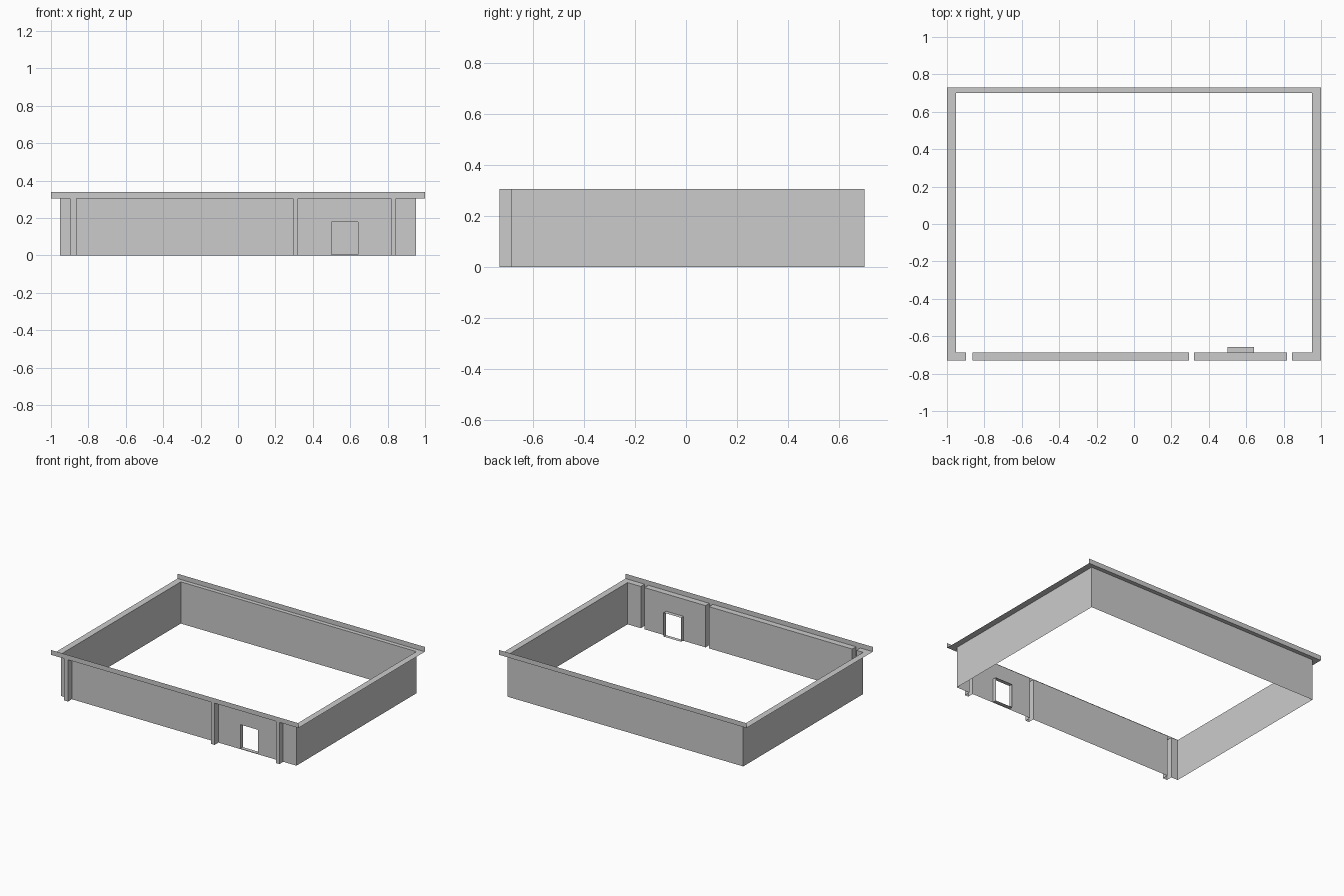
import bpy
import bmesh

if "Cube" in bpy.data.objects:
    bpy.data.objects.remove(bpy.data.objects["Cube"])

H, TOP = 0.305, 0.34          # wall height, fascia top
WX, EX = 0.953, 1.0           # wall and eave half widths
YF, YB, EY = -0.686, 0.70, 0.73
PILASTERS = [(-0.898, -0.864), (0.294, 0.322), (0.817, 0.846)]
DX0, DX1, DZ0, DZ1, DY = 0.50, 0.641, 0.004, 0.179, -0.658


def sheet_object(name, quads):
    """Object made of thin flat quads, welded at shared corners."""
    bm = bmesh.new()
    for q in quads:
        bm.faces.new([bm.verts.new(p) for p in q])
    bmesh.ops.remove_doubles(bm, verts=bm.verts, dist=1e-5)
    me = bpy.data.meshes.new(name)
    bm.to_mesh(me)
    bm.free()
    ob = bpy.data.objects.new(name, me)
    bpy.context.collection.objects.link(ob)
    return ob


def upright(a, b, z0=0.0, z1=H):
    return [(*a, z0), (*b, z0), (*b, z1), (*a, z1)]


def flat(x0, x1, y0, y1, z=H):
    return [(x0, y0, z), (x1, y0, z), (x1, y1, z), (x0, y1, z)]


# Side and back walls
sheet_object("side_and_back_walls", [
    upright((WX, YF), (WX, YB)),
    upright((WX, YB), (-WX, YB)),
    upright((-WX, YB), (-WX, YF)),
])

# Front wall panels between the hollow pilasters, with a doorway
edges = [-WX] + [x for p in PILASTERS for x in p] + [WX]
panels = list(zip(edges[::2], edges[1::2]))
wall = []
for x0, x1 in panels:
    if x0 < DX0 < x1:
        wall += [upright((x0, YF), (DX0, YF)), upright((DX1, YF), (x1, YF)),
                 upright((DX0, YF), (DX1, YF), DZ1, H),
                 upright((DX0, YF), (DX1, YF), 0, DZ0)]
    else:
        wall.append(upright((x0, YF), (x1, YF)))
sheet_object("front_wall", wall)

# Pilasters: a front face and two returns, open at the back
for i, (x0, x1) in enumerate(PILASTERS):
    sheet_object(f"pilaster_{i + 1}", [
        upright((x0, YF), (x0, -EY)),
        upright((x0, -EY), (x1, -EY)),
        upright((x1, -EY), (x1, YF)),
    ])

# Doorway reveal running inward
sheet_object("door_reveal", [
    upright((DX0, DY), (DX0, YF), DZ0, DZ1),
    upright((DX1, YF), (DX1, DY), DZ0, DZ1),
    flat(DX0, DX1, YF, DY, DZ1),
    flat(DX0, DX1, YF, DY, DZ0),
])

# Flat eave ledge around the wall tops, interrupted at the pilasters
ledge = [flat(-EX, EX, YB, EY), flat(-EX, -WX, YF, YB), flat(WX, EX, YF, YB)]
ledge += [flat(-EX if x0 == -WX else x0, EX if x1 == WX else x1, -EY, YF)
          for x0, x1 in panels]
sheet_object("eave_ledge", ledge)

# Upright fascia strips along front and back
for name, s in (("front_fascia", -1), ("back_fascia", 1)):
    sheet_object(name, [upright((s * EX, s * EY), (-s * EX, s * EY), H, TOP)])
